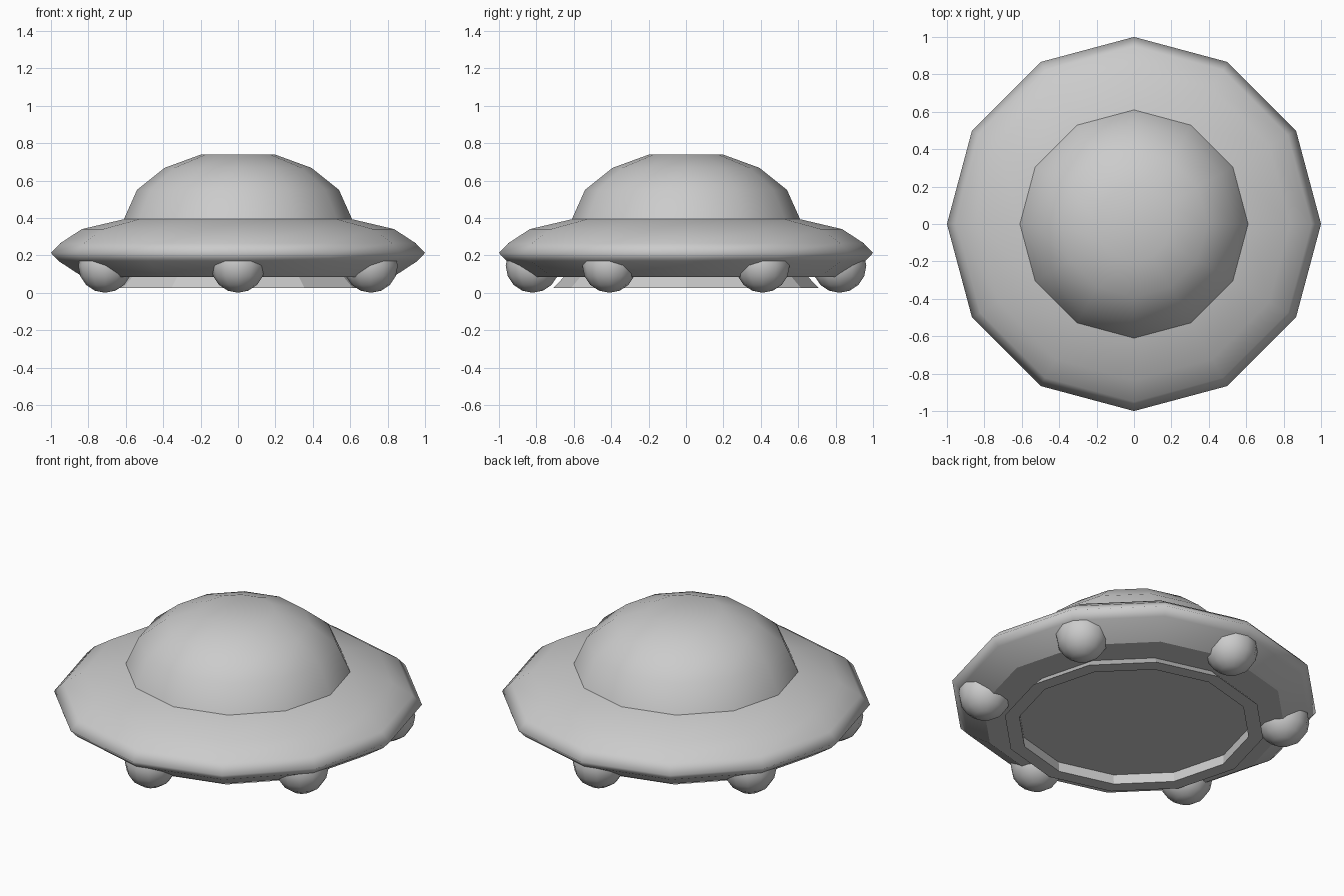
import bpy, bmesh
from math import sin, cos, pi, radians

if "Cube" in bpy.data.objects:
    bpy.data.objects.remove(bpy.data.objects["Cube"])

SIDES = 12


def lathe(name, profile, cap_top=False, cap_bottom=False, closed=False, smooth_cap=True, smooth=True):
    """Spin a (radius, z) profile, listed from bottom to top, around z."""
    bm = bmesh.new()
    rings = [[bm.verts.new((r * cos(2 * pi * i / SIDES), r * sin(2 * pi * i / SIDES), z))
              for i in range(SIDES)] for r, z in profile]
    pairs = list(zip(rings, rings[1:]))
    if closed:
        pairs.append((rings[-1], rings[0]))
    for a, b in pairs:
        for i in range(SIDES):
            j = (i + 1) % SIDES
            bm.faces.new((a[i], a[j], b[j], b[i])).smooth = smooth
    if cap_bottom:
        bm.faces.new(rings[0][::-1]).smooth = smooth_cap
    if cap_top:
        bm.faces.new(rings[-1]).smooth = smooth_cap
    bmesh.ops.recalc_face_normals(bm, faces=bm.faces)
    mesh = bpy.data.meshes.new(name)
    bm.to_mesh(mesh)
    bm.free()
    obj = bpy.data.objects.new(name, mesh)
    bpy.context.collection.objects.link(obj)
    return obj


# Saucer hull with a flat underside
lathe("saucer_hull", [(0.83, 0.085), (0.96, 0.17), (1.0, 0.213), (0.95, 0.265),
                      (0.835, 0.34), (0.61, 0.393)],
      cap_bottom=True, cap_top=True, smooth_cap=False)

# Faceted dome on top
lathe("dome", [(0.61, 0.393), (0.54, 0.55), (0.392, 0.668), (0.2, 0.738)], cap_top=True)

# Flared wedge-section ring under the hull
lathe("bottom_ring", [(0.63, 0.025), (0.71, 0.025), (0.65, 0.087), (0.635, 0.087)],
      closed=True, smooth=False)

# Six ball feet set into the underside
for k in range(6):
    a = radians(30 + 60 * k)
    bpy.ops.mesh.primitive_uv_sphere_add(segments=12, ring_count=8, radius=0.144,
                                         location=(0.82 * cos(a), 0.82 * sin(a), 0.144),
                                         rotation=(0, 0, a))
    foot = bpy.context.object
    foot.name = f"ball_foot_{k + 1}"
    bpy.ops.object.shade_smooth()
